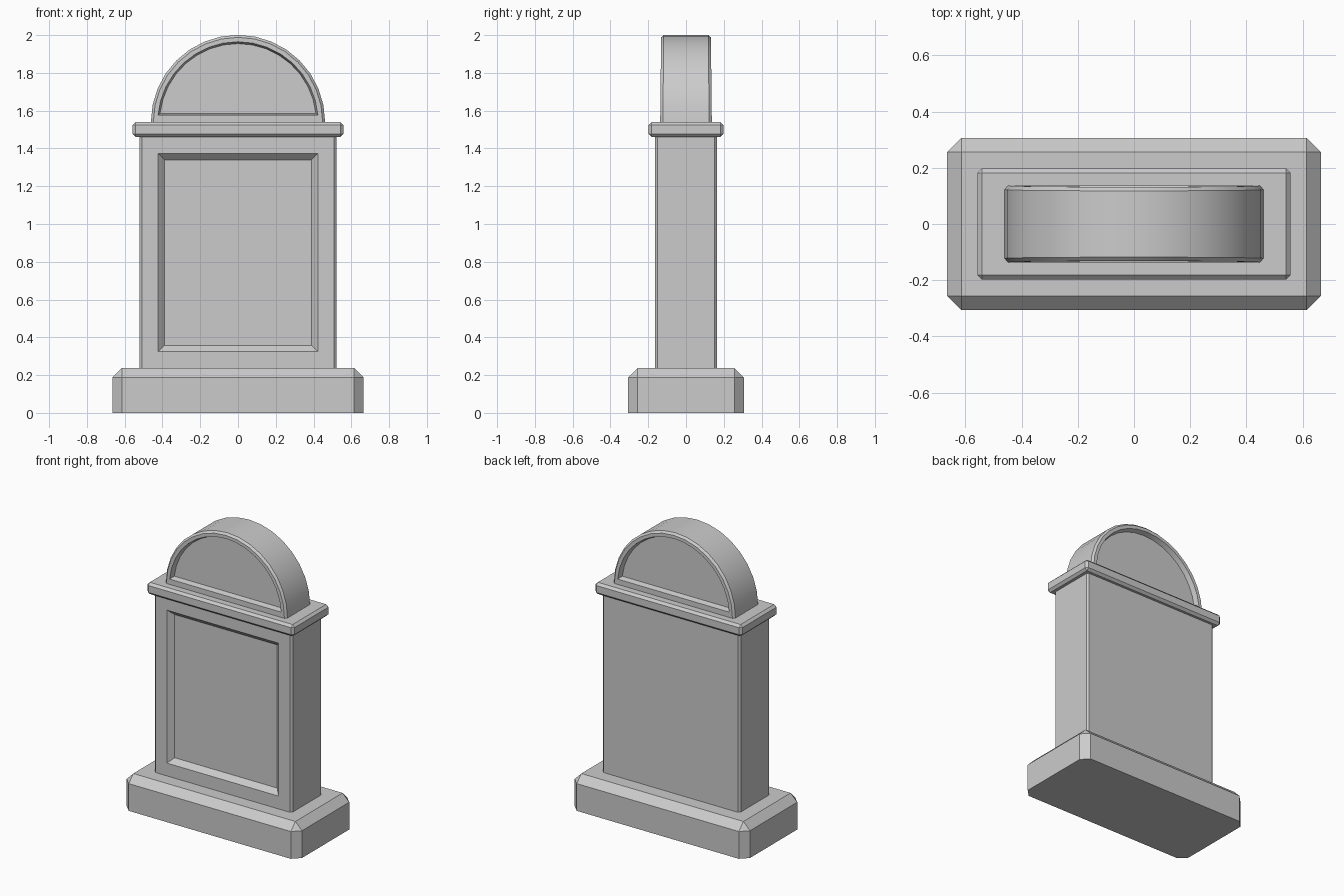
import bpy, bmesh
from math import asin, sin, cos, pi

if "Cube" in bpy.data.objects:
    bpy.data.objects.remove(bpy.data.objects["Cube"])


def finish(bm, name):
    bmesh.ops.recalc_face_normals(bm, faces=bm.faces)
    mesh = bpy.data.meshes.new(name)
    bm.to_mesh(mesh)
    bm.free()
    ob = bpy.data.objects.new(name, mesh)
    bpy.context.collection.objects.link(ob)
    return ob


def box(hx, hy, z0, z1):
    bm = bmesh.new()
    bmesh.ops.create_cube(bm, size=1)
    for v in bm.verts:
        v.co = (v.co.x * 2 * hx, v.co.y * 2 * hy, z0 + (v.co.z + 0.5) * (z1 - z0))
    return bm


def chamfer(bm, width, keep):
    edges = [e for e in bm.edges if keep(e)]
    bmesh.ops.bevel(bm, geom=edges, offset=width, offset_type='OFFSET',
                    segments=1, profile=0.5, affect='EDGES')


def is_vertical(e):
    return abs(e.verts[0].co.z - e.verts[1].co.z) > 0.01


# Plinth: chamfered everywhere except along the ground
bm = box(0.665, 0.306, 0, 0.237)
chamfer(bm, 0.05, lambda e: max(v.co.z for v in e.verts) > 0.1)
finish(bm, "plinth")

# Body: slim corner chamfers and a sunken front panel with sloped sides
bm = box(0.522, 0.165, 0.2, 1.48)
chamfer(bm, 0.013, is_vertical)
bm.normal_update()
front = min(bm.faces, key=lambda f: f.calc_center_median().y)


def set_rect(face, hx, y, z0, z1):
    mid = face.calc_center_median().z
    for v in face.verts:
        v.co = (hx if v.co.x > 0 else -hx, y, z1 if v.co.z > mid else z0)


bmesh.ops.inset_region(bm, faces=[front], thickness=0.08)
set_rect(front, 0.423, -0.165, 0.325, 1.374)
bmesh.ops.inset_region(bm, faces=[front], thickness=0.03)
set_rect(front, 0.389, -0.131, 0.358, 1.34)
finish(bm, "body")

# Cap slab, chamfered on all edges
bm = box(0.558, 0.198, 1.46, 1.54)
chamfer(bm, 0.016, lambda e: True)
finish(bm, "cap")

# Arched top: stacked half-round outlines, with a recess front and back
BASE, RADIUS, STEPS = 1.54, 0.461, 16


def half_round(bm, inset, y):
    r = RADIUS - inset
    low = inset if inset > 0.02 else 0
    start = asin(low / r)
    ring = []
    for i in range(STEPS + 1):
        a = start + (pi - 2 * start) * i / STEPS
        z = r * sin(a)
        ring.append(bm.verts.new((r * cos(a), y * (1.02 - 0.08 * z), BASE + z)))
    return ring


half = [(0.046, 0.1), (0.036, 0.134), (0.013, 0.134), (0, 0.12)]
profile = half + [(d, -y) for d, y in reversed(half)]
bm = bmesh.new()
rings = [half_round(bm, d, y) for d, y in profile]
for a, b in zip(rings, rings[1:]):
    for i in range(len(a)):
        j = (i + 1) % len(a)
        bm.faces.new((a[i], a[j], b[j], b[i]))
bm.faces.new(rings[0])
bm.faces.new(rings[-1])
arch = finish(bm, "arched_top")
bpy.context.view_layer.objects.active = arch
arch.select_set(True)
bpy.ops.object.shade_smooth_by_angle(angle=0.4)
